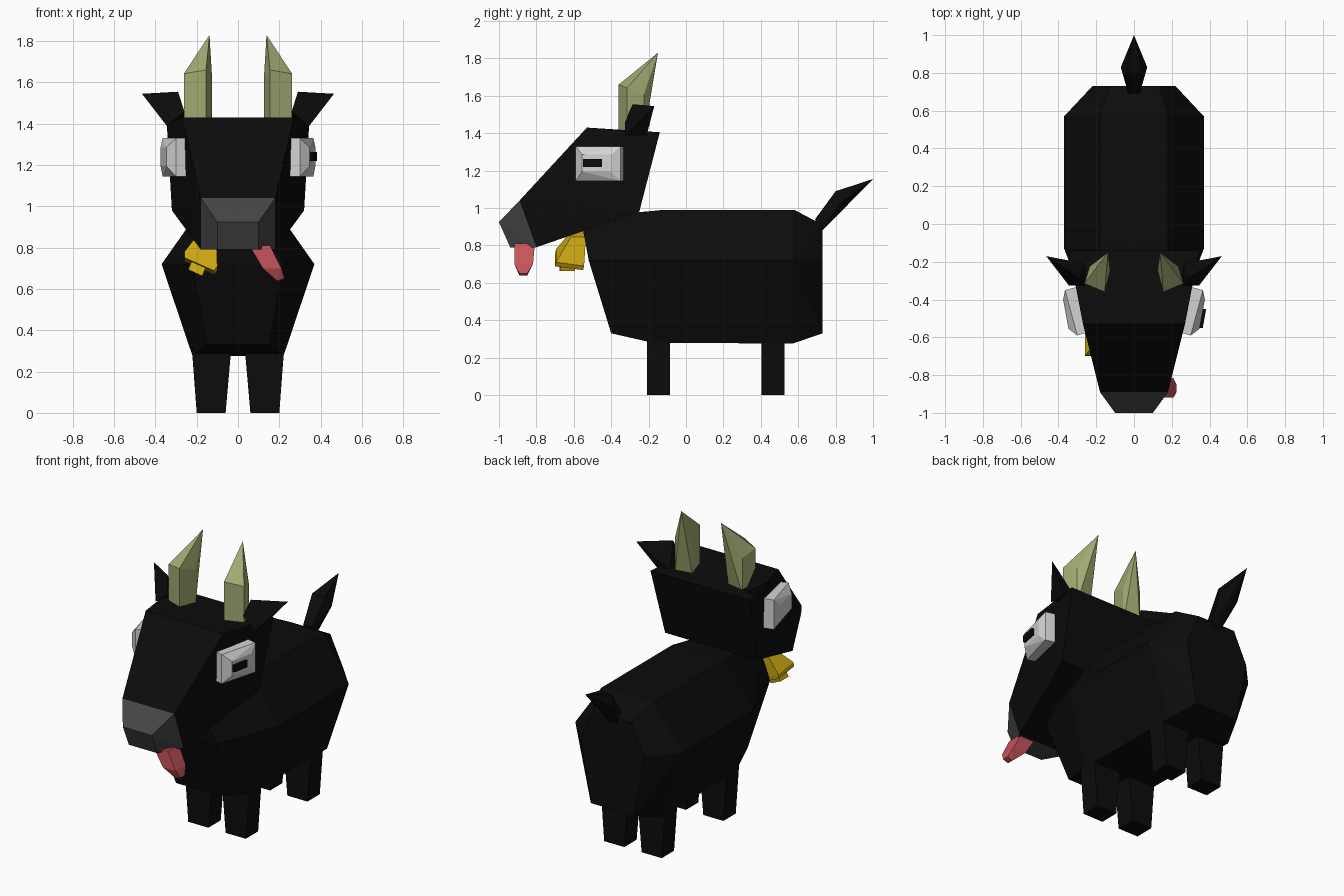
import bpy, bmesh
from mathutils import Vector

if "Cube" in bpy.data.objects:
    bpy.data.objects.remove(bpy.data.objects["Cube"])


def material(name, rgb):
    m = bpy.data.materials.new(name)
    m.diffuse_color = (*rgb, 1)
    m.use_nodes = True
    m.node_tree.nodes["Principled BSDF"].inputs["Base Color"].default_value = m.diffuse_color
    return m


BLACK = material("black coat", (0.0035, 0.0035, 0.0035))
GREY = material("muzzle grey", (0.06, 0.06, 0.06))
WHITE = material("eye white", (0.65, 0.65, 0.65))
HORN = material("olive horn", (0.36, 0.41, 0.17))
GOLD = material("bell gold", (0.66, 0.42, 0.006))
RED = material("tongue red", (0.57, 0.09, 0.10))


def solid(name, points, mat):
    """Faceted convex solid wrapped around a few corner points."""
    bm = bmesh.new()
    for p in points:
        bm.verts.new(p)
    res = bmesh.ops.convex_hull(bm, input=bm.verts[:])
    spare = {g for g in res["geom_interior"] + res["geom_unused"]
             if isinstance(g, bmesh.types.BMVert)}
    if spare:
        bmesh.ops.delete(bm, geom=list(spare), context='VERTS')
    bmesh.ops.dissolve_limit(bm, angle_limit=0.02, verts=bm.verts[:], edges=bm.edges[:])
    bmesh.ops.recalc_face_normals(bm, faces=bm.faces[:])
    mesh = bpy.data.meshes.new(name)
    bm.to_mesh(mesh)
    bm.free()
    mesh.materials.append(mat)
    ob = bpy.data.objects.new(name, mesh)
    bpy.context.collection.objects.link(ob)
    return ob


def flip(points):
    return [(-x, y, z) for x, y, z in points]


def both(points):
    return points + flip(points)


def pair(name, points, mat):
    solid(name + "_right", points, mat)
    solid(name + "_left", flip(points), mat)


def ring(c, u, v):
    """Four corners around c spanned by the half axes u and v."""
    c, u, v = Vector(c), Vector(u), Vector(v)
    return [tuple(c + a * u + b * v) for a, b in ((1, 1), (1, -1), (-1, -1), (-1, 1))]


# Body: four six-sided sections from chest to rump
solid("body", both([
    (0.13, -0.55, 0.88), (0.22, -0.52, 0.72), (0.15, -0.40, 0.33),
    (0.15, -0.28, 0.975),
    (0.18, -0.12, 0.99), (0.37, -0.13, 0.72), (0.22, -0.18, 0.28),
    (0.18, 0.58, 0.99), (0.37, 0.57, 0.72), (0.22, 0.57, 0.275),
    (0.13, 0.73, 0.91), (0.22, 0.73, 0.72), (0.15, 0.73, 0.33)]), BLACK)

# Legs
for name, y in (("front_leg", -0.147), ("back_leg", 0.465)):
    pair(name, ring((0.13, y, 0), (0.07, 0, 0), (0, 0.061, 0)) +
         ring((0.128, y, 0.32), (0.096, 0, 0), (0, 0.061, 0)), BLACK)

# Tail: thin root, broad middle, pointed tip
solid("tail", both([(0.03, 0.69, 0.94), (0.03, 0.72, 0.87),
                    (0.045, 0.80, 1.09), (0.07, 0.83, 1.03)]) + [(0, 1.0, 1.155)], BLACK)

# Head and muzzle
muzzle_joint = [(0.18, -0.89, 1.04), (0.18, -0.80, 0.79)]
solid("head", both(muzzle_joint + [
    (0.27, -0.53, 1.43), (0.345, -0.14, 1.405), (0.32, -0.25, 0.98)]), BLACK)
solid("muzzle", both(muzzle_joint + [(0.10, -1.0, 0.925), (0.10, -0.94, 0.79)]), GREY)

# Ears
pair("ear", [(0.465, -0.17, 1.545), (0.29, -0.285, 1.555), (0.26, -0.325, 1.46),
             (0.345, -0.325, 1.39), (0.26, -0.21, 1.40), (0.34, -0.21, 1.39)], BLACK)

# Horns: four-sided post with a swept back tip
horn_plan = [(0.155, -0.36), (0.262, -0.315), (0.235, -0.225), (0.125, -0.245)]
pair("horn", [(x, y, 1.38) for x, y in horn_plan] +
     [(x, y, 1.66 - (y + 0.36) * 0.4) for x, y in horn_plan] +
     [(0.138, -0.15, 1.83)], HORN)

# Eyes: bevelled blocks set into the cheeks, only one with a pupil
eye_base = [(x, y, z) for x, y in ((0.30, -0.59), (0.365, -0.35),
                                   (0.23, -0.57), (0.29, -0.33)) for z in (1.145, 1.33)]
eye_front = [(x, y, z) for x, y in ((0.347, -0.555), (0.375, -0.40)) for z in (1.195, 1.285)]
pair("eye", eye_base + eye_front, WHITE)
solid("pupil", [(x + d, y, z) for x, y in ((0.348, -0.55), (0.366, -0.45))
                for d in (-0.01, 0.016) for z in (1.22, 1.262)], BLACK)

# Tongue hanging out to one side
solid("tongue", [
    (x, y, z) for x, z, y0, y1 in (
        (0.055, 0.81, -0.918, -0.808), (0.155, 0.81, -0.918, -0.808),
        (0.12, 0.70, -0.918, -0.818), (0.21, 0.70, -0.918, -0.818),
        (0.19, 0.638, -0.89, -0.85), (0.225, 0.65, -0.89, -0.85))
    for y in (y0, y1)], RED)

# Bell and clapper, tilted outwards below the chin
solid("bell", ring((-0.145, -0.575, 0.86), (0.04, 0, -0.015), (0, 0.04, 0)) +
      ring((-0.18, -0.62, 0.735), (0.08, 0, -0.035), (0, 0.075, -0.01)) +
      ring((-0.188, -0.625, 0.71), (0.072, 0, -0.032), (0, 0.075, -0.01)), GOLD)
solid("clapper", ring((-0.19, -0.625, 0.72), (0.034, 0, -0.015), (0, 0.04, 0)) +
      ring((-0.207, -0.635, 0.678), (0.034, 0, -0.015), (0, 0.04, 0)), GOLD)
